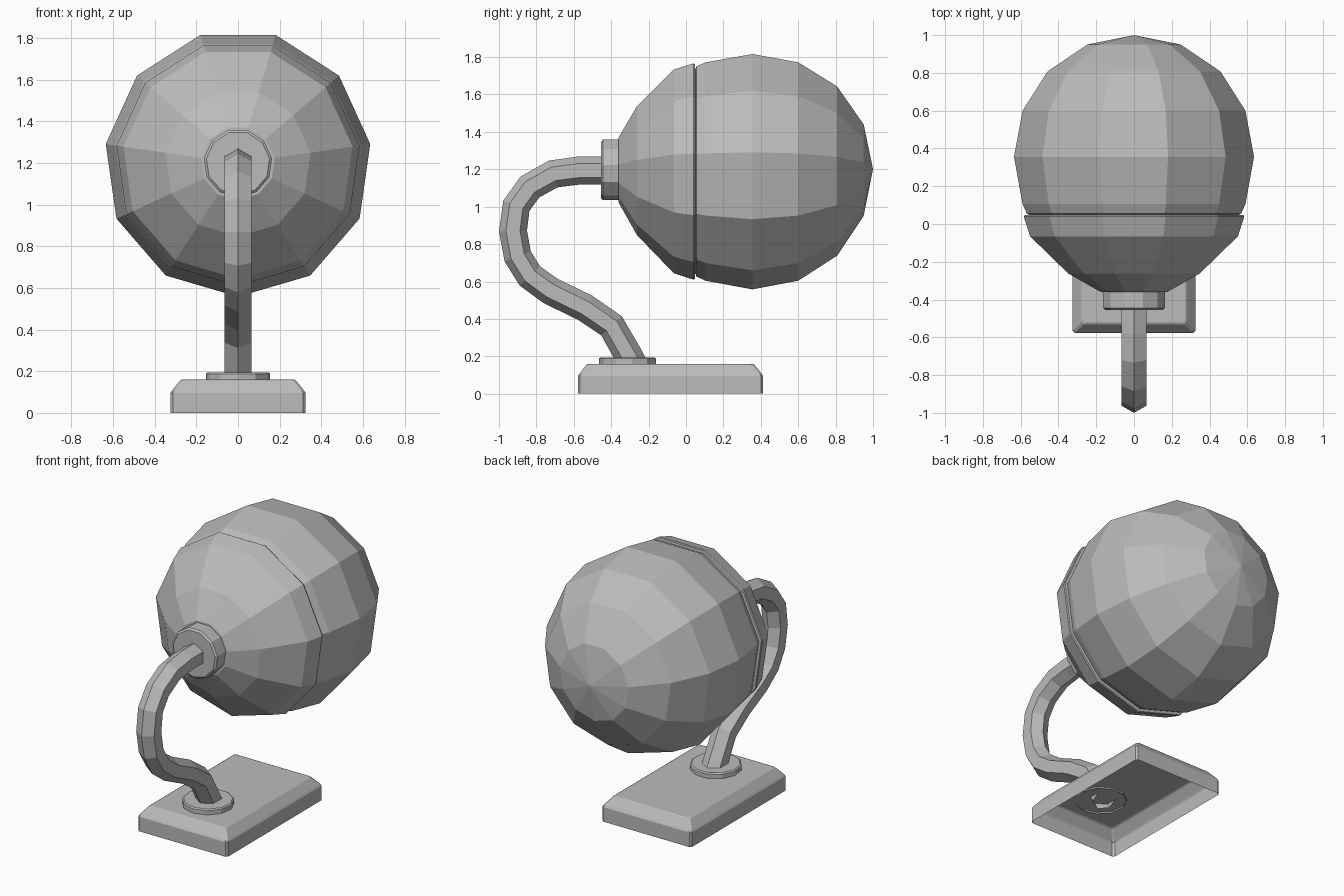
import bpy
import bmesh
from math import sin, cos, pi
from mathutils import Vector, Matrix

if "Cube" in bpy.data.objects:
    bpy.data.objects.remove(bpy.data.objects["Cube"], do_unlink=True)

grey = bpy.data.materials.new("plain grey")
grey.use_nodes = True
colour = (0.5, 0.5, 0.5, 1)
grey.diffuse_color = colour
grey.node_tree.nodes["Principled BSDF"].inputs["Base Color"].default_value = colour


def skin(name, rings, cap_start=False, cap_end=False):
    """Join equal-length rings of points into a flat-shaded surface."""
    bm = bmesh.new()
    loops = [[bm.verts.new(p) for p in ring] for ring in rings]
    n = len(loops[0])
    for a, b in zip(loops, loops[1:]):
        for i in range(n):
            j = (i + 1) % n
            bm.faces.new((a[i], a[j], b[j], b[i]))
    if cap_start:
        bm.faces.new(loops[0][::-1])
    if cap_end:
        bm.faces.new(loops[-1])
    bmesh.ops.remove_doubles(bm, verts=bm.verts, dist=0.0005)
    bmesh.ops.recalc_face_normals(bm, faces=bm.faces)
    mesh = bpy.data.meshes.new(name)
    bm.to_mesh(mesh)
    bm.free()
    mesh.materials.append(grey)
    obj = bpy.data.objects.new(name, mesh)
    bpy.context.collection.objects.link(obj)
    return obj


def lathe(name, profile, matrix, sides=11, **caps):
    """Revolve (height, radius) pairs about local z."""
    rings = [[matrix @ Vector((r * sin(2 * pi * k / sides), -r * cos(2 * pi * k / sides), h))
              for k in range(sides)] for h, r in profile]
    return skin(name, rings, **caps)


# Head parts revolve about the y axis, with a corner pointing down
head = Matrix.Translation((0, 0, 1.2)) @ Matrix(
    ((1, 0, 0), (0, 0, 1), (0, 1, 0))).to_4x4()

lathe("globe", [(0.05, 0.555), (0.055, 0.573), (0.105, 0.596), (0.355, 0.642),
                (0.6, 0.596), (0.808, 0.462), (0.95, 0.25), (1.0, 0)], head)
lathe("front_shell", [(-0.36, 0.165), (-0.36, 0.178), (-0.262, 0.352), (-0.065, 0.556),
                      (0.04, 0.59), (0.047, 0.586), (0.05, 0.555)], head)
lathe("collar", [(-0.35, 0.165), (-0.445, 0.165), (-0.455, 0.153)], head, cap_end=True)

# Curved neck: hexagonal tube swept along a path in the middle plane
path = [Vector((0, y, z)) for y, z in (
    (-0.44, 1.195), (-0.575, 1.193), (-0.71, 1.175), (-0.835, 1.105),
    (-0.907, 1.005), (-0.925, 0.87), (-0.9, 0.735), (-0.835, 0.63),
    (-0.725, 0.55), (-0.54, 0.46), (-0.398, 0.363), (-0.305, 0.2), (-0.276, 0.145))]
rings = []
for i, p in enumerate(path):
    before = (p - path[max(i - 1, 0)]).normalized()
    after = (path[min(i + 1, len(path) - 1)] - p).normalized()
    along = (before + after).normalized()
    out = along.cross(Vector((1, 0, 0)))
    rings.append([p + Vector((0.075 * sin(k * pi / 3), 0, 0)) + out * 0.075 * cos(k * pi / 3)
                  for k in range(6)])
skin("neck", rings)

# Foot collar where the neck enters the base, open underneath
foot = Matrix.Translation((0, -0.31, 0))
lathe("foot_collar", [(0.15, 0.156), (0.188, 0.156), (0.195, 0.148)], foot, cap_end=True)


# Base: open-bottomed box with clipped corners and a chamfered top
def outline(inset, z, clip=0.012):
    hx, hy = 0.325 - inset, 0.495 - inset
    points = []
    for sx, sy in ((1, 1), (-1, 1), (-1, -1), (1, -1)):
        pair = [(sx * hx, sy * (hy - clip)), (sx * (hx - clip), sy * hy)]
        points += pair if sx * sy > 0 else pair[::-1]
    return [(x, y - 0.083, z) for x, y in points]


skin("base", [outline(0, 0), outline(0, 0.095), outline(0.006, 0.105),
              outline(0.046, 0.155), outline(0.056, 0.16)], cap_end=True)
